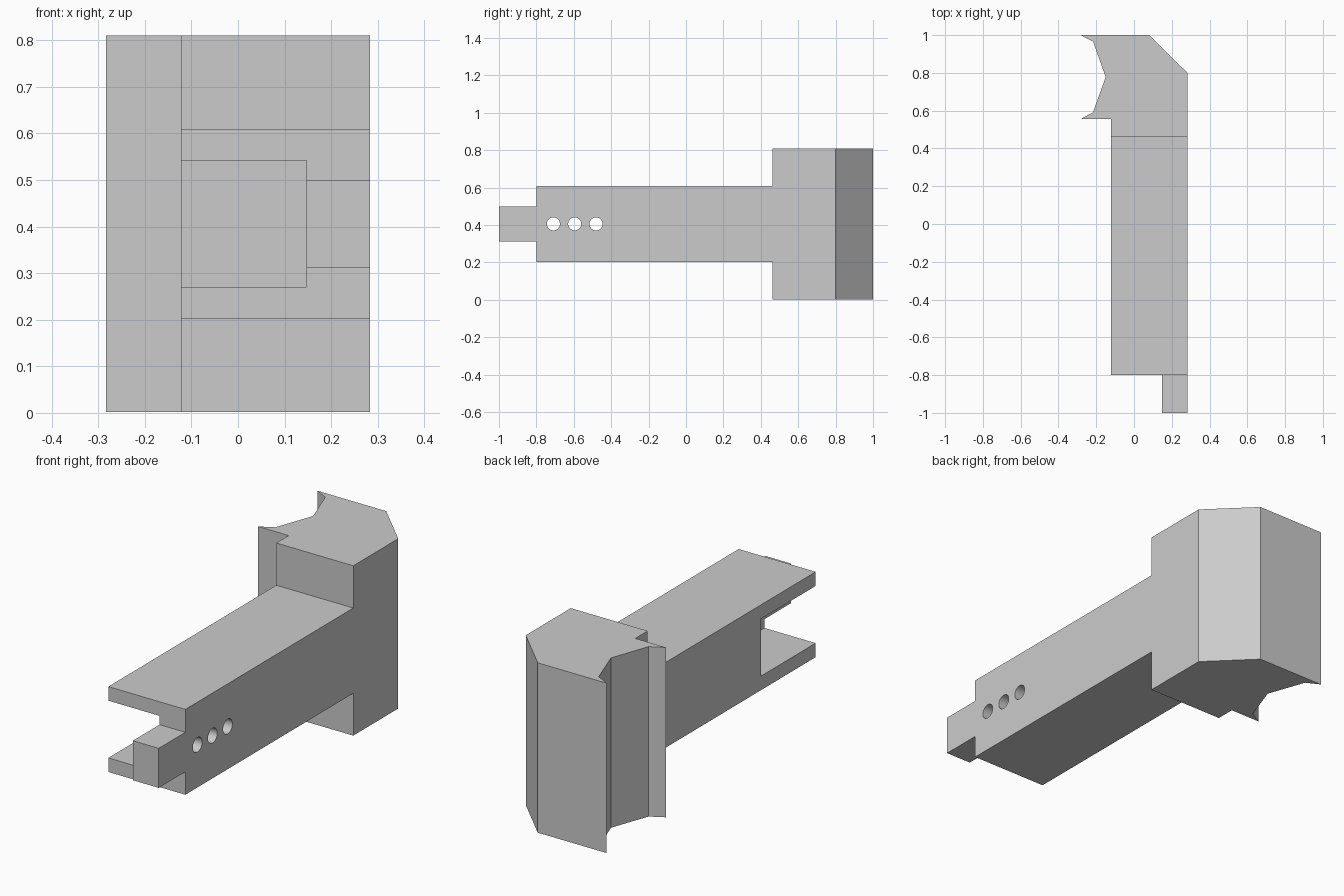
import bpy
import bmesh
import math
from mathutils import Matrix, Vector

if "Cube" in bpy.data.objects:
    bpy.data.objects.remove(bpy.data.objects["Cube"])

grey = bpy.data.materials.new("plain grey")
grey.use_nodes = True
colour = (0.6, 0.6, 0.6, 1)
grey.diffuse_color = colour
grey.node_tree.nodes["Principled BSDF"].inputs["Base Color"].default_value = colour

WIDTH, HEIGHT, MID = 0.283, 0.81, 0.406


def add_object(name, bm):
    bmesh.ops.recalc_face_normals(bm, faces=bm.faces)
    mesh = bpy.data.meshes.new(name)
    bm.to_mesh(mesh)
    bm.free()
    mesh.materials.append(grey)
    obj = bpy.data.objects.new(name, mesh)
    bpy.context.collection.objects.link(obj)
    return obj


def prism(name, points, offset):
    """Extrude a closed outline along an offset."""
    bm = bmesh.new()
    face = bm.faces.new([bm.verts.new(p) for p in points])
    result = bmesh.ops.extrude_face_region(bm, geom=[face], use_keep_orig=True)
    moved = [v for v in result["geom"] if isinstance(v, bmesh.types.BMVert)]
    bmesh.ops.translate(bm, vec=Vector(offset), verts=moved)
    return add_object(name, bm)


def combine(target, tool, operation):
    """Apply a boolean and discard its tool."""
    tool.hide_render = True
    mod = target.modifiers.new(tool.name, "BOOLEAN")
    mod.operation, mod.solver, mod.object = operation, "EXACT", tool
    bpy.ops.object.select_all(action="DESELECT")
    bpy.context.view_layer.objects.active = target
    target.select_set(True)
    bpy.ops.object.modifier_apply(modifier=mod.name)
    bpy.data.objects.remove(tool)


# Plan outline: notched head with a bevelled corner, arm and narrow tongue
plan = [(-WIDTH, 1), (0.08, 1), (WIDTH, 0.8), (WIDTH, -1), (0.147, -1),
        (0.147, -0.8), (-0.122, -0.8), (-0.122, 0.555), (-WIDTH, 0.555),
        (-0.217, 0.591), (-0.15, 0.778), (-0.217, 0.966)]
bracket = prism("bracket_arm_and_head", [(x, y, -0.1) for x, y in plan], (0, 0, 1))

# Side outline: stepped tongue, arm and tall head, mirrored about mid height
steps = [(-1, 0.094), (-0.8, 0.094), (-0.8, 0.203), (0.462, 0.203),
         (0.462, HEIGHT - MID), (1.1, HEIGHT - MID)]
side = [(y, MID + h) for y, h in steps] + [(y, MID - h) for y, h in reversed(steps)]
combine(bracket, prism("side_shape", [(-1, y, z) for y, z in side], (2, 0, 0)),
        "INTERSECT")

# Open slot at the front of the arm
slot = [(-0.4, -0.9), (0.147, -0.9), (0.147, -0.39), (-0.4, -0.39)]
combine(bracket, prism("slot_cutter", [(x, y, 0.27) for x, y in slot], (0, 0, 0.272)),
        "DIFFERENCE")

# Three pin holes through the slot wall
for y in (-0.709, -0.595, -0.481):
    bm = bmesh.new()
    bmesh.ops.create_cone(bm, cap_ends=True, segments=32, radius1=0.035,
                          radius2=0.035, depth=0.4,
                          matrix=Matrix.Translation((0.25, y, MID))
                          @ Matrix.Rotation(math.pi / 2, 4, "Y"))
    combine(bracket, add_object("hole_cutter", bm), "DIFFERENCE")

bpy.ops.object.shade_smooth_by_angle(angle=math.radians(20))
